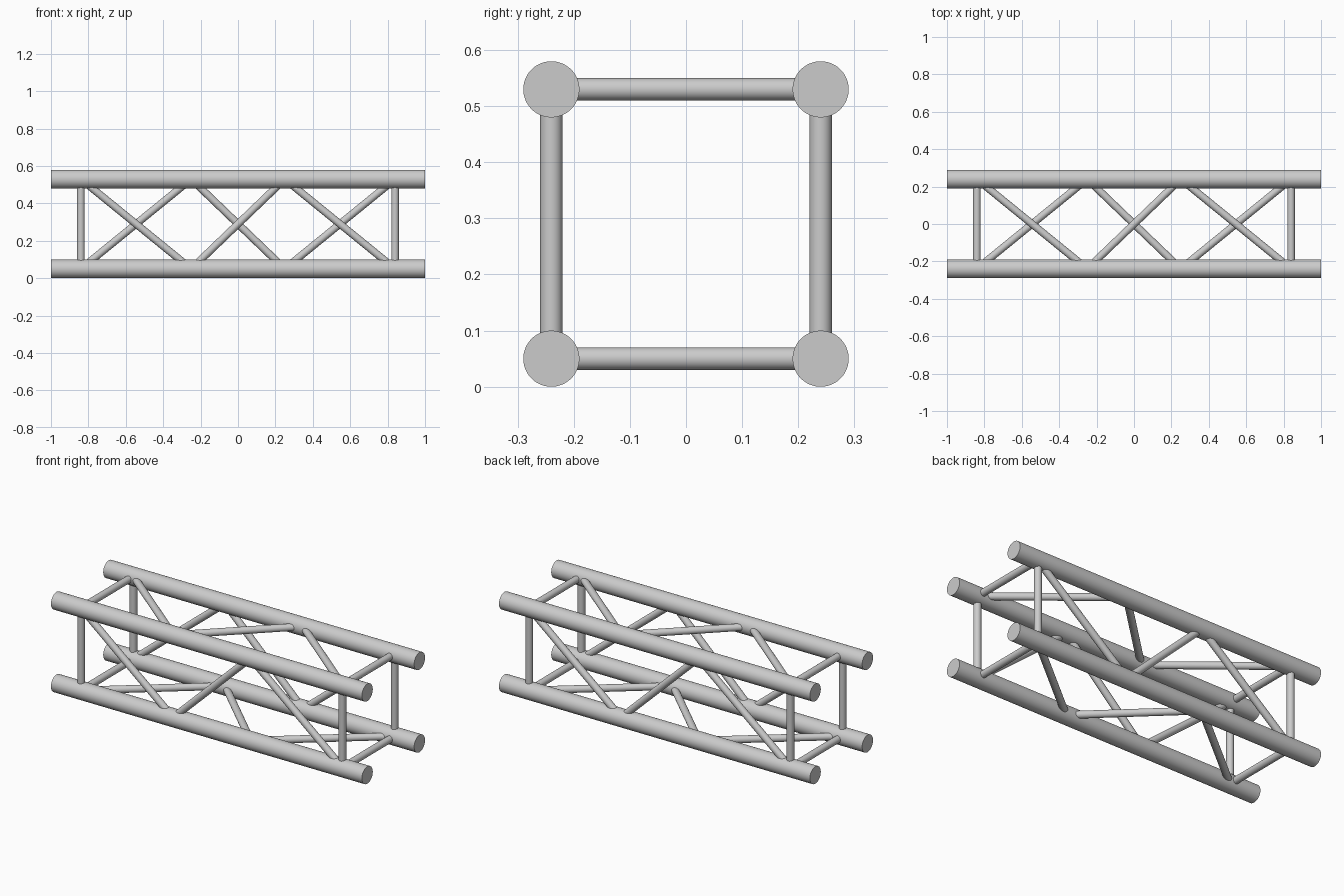
import bpy
import math
from mathutils import Vector

cube = bpy.data.objects.get("Cube")
if cube:
    bpy.data.objects.remove(cube, do_unlink=True)

HALF = 0.24            # half spacing between chord centres
CHORD_R = 0.05
STRUT_R = 0.02
MID_Z = HALF + CHORD_R
NODES = [-0.84, -0.25, 0.25, 0.84]

metal = bpy.data.materials.new("light_grey_metal")
metal.use_nodes = True
grey = (0.6, 0.6, 0.6, 1)
metal.diffuse_color = grey
metal.node_tree.nodes["Principled BSDF"].inputs["Base Color"].default_value = grey


def tube(name, start, end, radius, sides):
    """Capped round tube between two points."""
    axis = end - start
    bpy.ops.mesh.primitive_cylinder_add(
        vertices=sides, radius=radius, depth=axis.length, location=(start + end) / 2)
    obj = bpy.context.object
    obj.name = name
    obj.rotation_mode = 'QUATERNION'
    obj.rotation_quaternion = axis.to_track_quat('Z', 'Y')
    obj.data.materials.append(metal)
    bpy.ops.object.shade_smooth_by_angle(angle=math.radians(40))


# Chords in ring order, each paired with the side that runs to the next chord
corners = [("bottom_front", -1, -1), ("top_front", -1, 1),
           ("top_back", 1, 1), ("bottom_back", 1, -1)]
sides = ["front", "top", "back", "bottom"]


def node(corner, x):
    _, y, z = corners[corner % 4]
    return Vector((x, y * HALF, MID_Z + z * HALF))


for i, side in enumerate(sides):
    # Long main chord
    tube(corners[i][0] + "_chord", node(i, -1), node(i, 1), CHORD_R, 64)

    # Square end braces
    for label, x in (("right", NODES[0]), ("left", NODES[-1])):
        tube(f"{side}_{label}_end_brace", node(i, x), node(i + 1, x), STRUT_R, 32)

    # Zigzag diagonals, starting from the next chord round the ring
    for k in range(len(NODES) - 1):
        tube(f"{side}_diagonal_{k + 1}", node(i + (k + 1) % 2, NODES[k]),
             node(i + k % 2, NODES[k + 1]), STRUT_R, 32)
